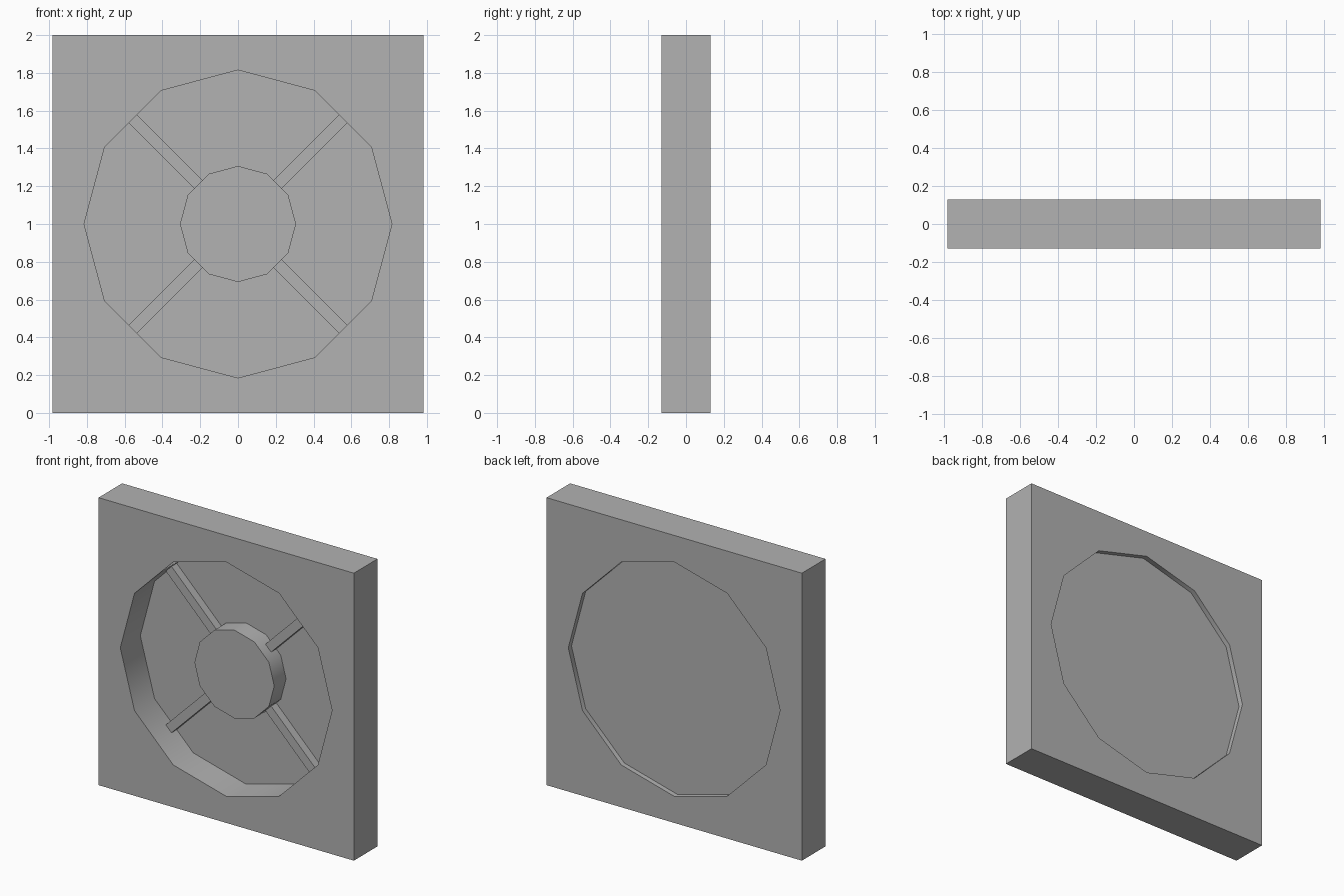
import bpy
import math

old = bpy.data.objects.get("Cube")
if old:
    bpy.data.objects.remove(old, do_unlink=True)

# Single plain grey
grey = bpy.data.materials.new("plain_grey")
grey.use_nodes = True
colour = (0.445, 0.445, 0.445, 1)
grey.diffuse_color = colour
grey.node_tree.nodes["Principled BSDF"].inputs["Base Color"].default_value = colour

HEIGHT, WIDTH, HALF_DEPTH = 2.0, 1.965, 0.13
HOLE_RADIUS, HUB_RADIUS = 0.815, 0.307
PLATE_FRONT, PLATE_BACK = 0.09, 0.095
HUB_FRONT, SPOKE_FRONT = -0.04, 0.033
CENTRE_Z = HEIGHT / 2


def finish(name):
    """Name the active object, colour it and smooth its shallow edges."""
    obj = bpy.context.object
    obj.name = obj.data.name = name
    obj.data.materials.clear()
    obj.data.materials.append(grey)
    bpy.ops.object.transform_apply(location=False, rotation=True, scale=True)
    bpy.ops.object.shade_smooth_by_angle(angle=math.radians(35))
    return obj


def disc(radius, y0, y1):
    """Twelve-sided prism lying along y between y0 and y1."""
    bpy.ops.mesh.primitive_cylinder_add(
        vertices=12, radius=radius, depth=y1 - y0,
        location=(0, (y0 + y1) / 2, CENTRE_Z), rotation=(math.pi / 2, 0, 0))
    return bpy.context.object


def box(size, location, tilt=0):
    bpy.ops.mesh.primitive_cube_add(size=1, location=location, rotation=(0, tilt, 0))
    bpy.context.object.scale = size
    return bpy.context.object


# Square frame with a twelve-sided opening
cutter = disc(HOLE_RADIUS, -0.5, 0.5)
cutter.hide_render = True
frame = box((WIDTH, 2 * HALF_DEPTH, HEIGHT), (0, 0, CENTRE_Z))
cut = frame.modifiers.new("opening", "BOOLEAN")
cut.operation = "DIFFERENCE"
cut.solver = "EXACT"
cut.object = cutter
bpy.ops.object.modifier_apply(modifier=cut.name)
bpy.data.objects.remove(cutter, do_unlink=True)
finish("frame")

# Thin plate closing the opening near the back
disc(HOLE_RADIUS, PLATE_FRONT, PLATE_BACK)
finish("back_plate")

# Raised hub in the middle
disc(HUB_RADIUS, HUB_FRONT, PLATE_FRONT)
finish("hub")

# Four diagonal spokes from hub to frame
inner = HUB_RADIUS * math.cos(math.pi / 12) - 0.01
outer = HOLE_RADIUS * math.cos(math.pi / 12)
middle = (inner + outer) / 2
names = ("upper_left", "lower_left", "lower_right", "upper_right")
for i, side in enumerate(names):
    angle = -math.pi / 4 + i * math.pi / 2
    box((outer - inner, PLATE_FRONT - SPOKE_FRONT, 0.062),
        (middle * math.cos(angle), (SPOKE_FRONT + PLATE_FRONT) / 2,
         CENTRE_Z - middle * math.sin(angle)), angle)
    finish("spoke_" + side)
